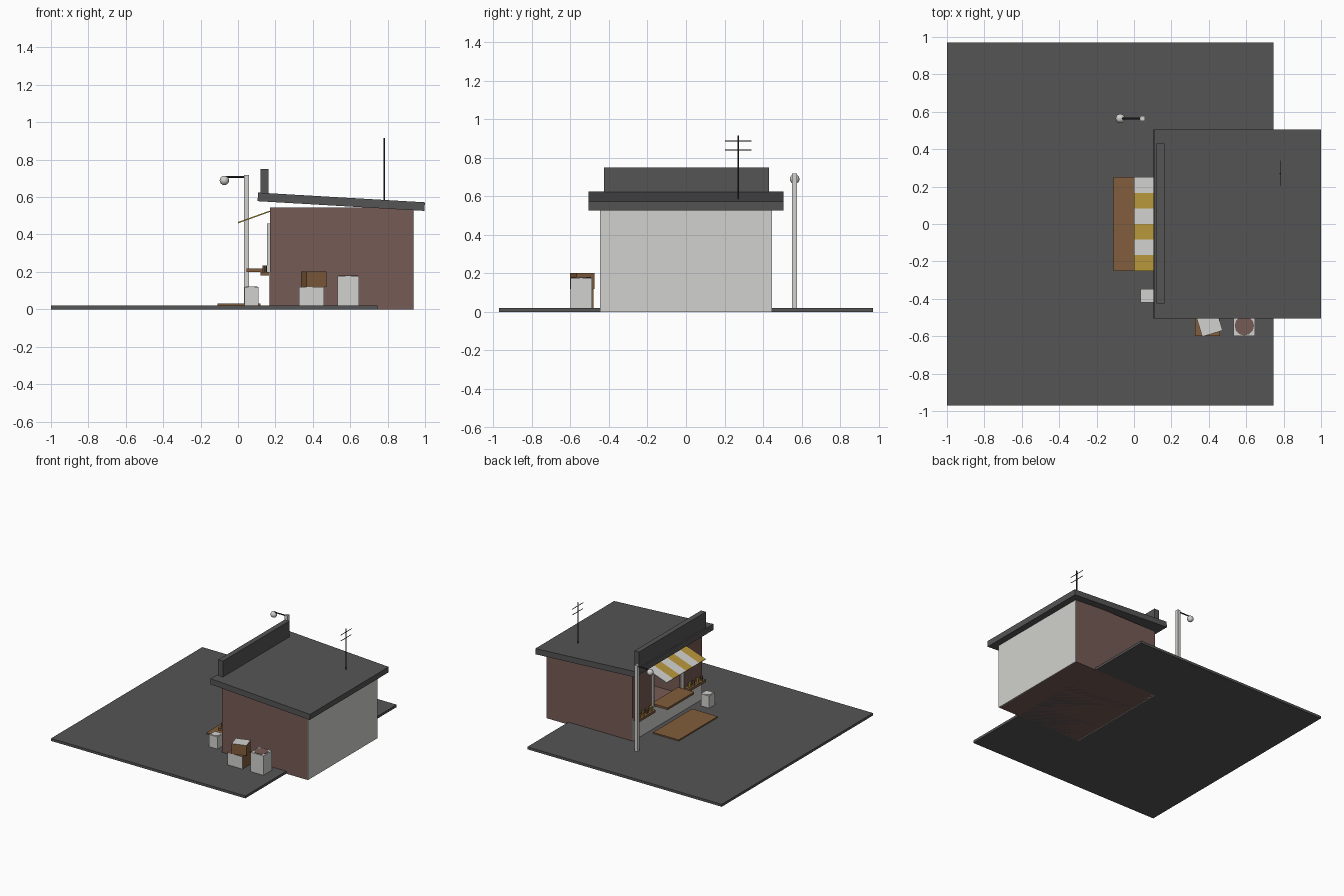
import bpy
from math import radians, atan2, hypot
from mathutils import Vector

cube = bpy.data.objects.get("Cube")
if cube:
    bpy.data.objects.remove(cube, do_unlink=True)


def material(name, rgb):
    m = bpy.data.materials.new(name)
    m.use_nodes = True
    m.diffuse_color = (*rgb, 1)
    for node in m.node_tree.nodes:
        if node.type == "BSDF_PRINCIPLED":
            node.inputs["Base Color"].default_value = (*rgb, 1)
    return m


DARK = material("dark_grey", (0.09, 0.09, 0.09))
LIGHT = material("light_grey", (0.64, 0.64, 0.62))
BROWN = material("red_brown", (0.18, 0.105, 0.09))
WOOD = material("wood", (0.22, 0.11, 0.045))
GOLD = material("gold", (0.48, 0.31, 0.045))
METAL = material("black_metal", (0.03, 0.03, 0.035))


def finish(name, mat):
    ob = bpy.context.object
    ob.name = name
    ob.data.materials.append(mat)
    return ob


def box(name, mat, x, y, z, turn=(0, 0, 0)):
    """Box from its ranges on the three axes."""
    bpy.ops.mesh.primitive_cube_add(size=1)
    ob = finish(name, mat)
    spans = (x, y, z)
    size = [b - a for a, b in spans]
    for v in ob.data.vertices:
        v.co = Vector(c * s for c, s in zip(v.co, size))
    ob.location = [(a + b) / 2 for a, b in spans]
    ob.rotation_euler = turn
    return ob


def rod(name, mat, start, end, radius, sides=8):
    a, b = Vector(start), Vector(end)
    bpy.ops.mesh.primitive_cylinder_add(vertices=sides, radius=radius,
                                        depth=(b - a).length, location=(a + b) / 2)
    ob = finish(name, mat)
    ob.rotation_euler = (b - a).to_track_quat("Z", "Y").to_euler()
    return ob


def paint(ob, mat, normal):
    """Give the faces that point along a direction a second colour."""
    ob.data.materials.append(mat)
    for f in ob.data.polygons:
        if f.normal.dot(Vector(normal)) > 0.9:
            f.material_index = 1


def slope(name, mat, start, end, y, thick):
    """Tilted slab whose middle line runs from start to end in x and z."""
    (x1, z1), (x2, z2) = start, end
    length, cx, cz = hypot(x2 - x1, z2 - z1), (x1 + x2) / 2, (z1 + z2) / 2
    return box(name, mat, (cx - length / 2, cx + length / 2), y,
               (cz - thick / 2, cz + thick / 2), (0, -atan2(z2 - z1, x2 - x1), 0))


# Ground and door mat
box("ground", DARK, (-1, 0.745), (-0.97, 0.97), (0, 0.02))
box("wooden_mat", WOOD, (-0.11, 0.12), (-0.25, 0.25), (0.02, 0.03))

# Hollow kiosk body with a serving opening
top, left, right = 0.545, 0.445, -0.445
box("floor", BROWN, (0.17, 0.935), (right, left), (0, 0.025))
box("ceiling", BROWN, (0.17, 0.935), (right, left), (top - 0.02, top))
box("wall_left", BROWN, (0.17, 0.935), (left - 0.02, left), (0, top))
box("wall_right", BROWN, (0.17, 0.935), (right, right + 0.02), (0, top))
box("wall_inside", BROWN, (0.91, 0.932), (right, left), (0, top))
box("wall_panel", LIGHT, (0.932, 0.94), (right, left), (0, top - 0.01))
box("lower_front_wall", LIGHT, (0.166, 0.19), (right, left), (0, 0.2))
box("window_header", BROWN, (0.17, 0.19), (right, left), (0.46, top))

# Mirrored front parts: piers, window posts, shelves and jars
for side, tag in ((1, "left"), (-1, "right")):
    def span(a, b):
        return tuple(sorted((side * a, side * b)))
    box("pier_" + tag, BROWN, (0.17, 0.19), span(0.19, 0.445), (0.2, top))
    box("window_post_" + tag, LIGHT, (0.155, 0.172), span(0.18, 0.2), (0.2, 0.46))
    box("shelf_" + tag, WOOD, (0.12, 0.17), span(0.22, 0.43), (0.18, 0.2))
    for i in range(4):
        y = side * (0.25 + i * 0.05)
        rod("jar_" + tag, (GOLD, BROWN)[i % 2], (0.142, y, 0.2), (0.142, y, 0.235), 0.012)

box("counter", WOOD, (0.045, 0.19), (-0.17, 0.17), (0.2, 0.217))

# Sloping roof and parapet
slope("roof", DARK, (0.106, 0.601), (0.998, 0.549), (-0.505, 0.505), 0.046)
box("parapet", DARK, (0.12, 0.162), (-0.425, 0.43), (0.59, 0.75))

# Striped awning
for i in range(6):
    y = 0.25 - i / 12
    slope("awning_stripe", (LIGHT, GOLD)[i % 2], (0, 0.463), (0.17, 0.524),
          (y - 1 / 12, y), 0.007)

# Street lamp
box("lamp_post", LIGHT, (0.033, 0.058), (0.55, 0.577), (0.02, 0.717))
rod("lamp_arm", METAL, (0.04, 0.564, 0.708), (-0.075, 0.564, 0.708), 0.005)
bpy.ops.mesh.primitive_uv_sphere_add(segments=12, ring_count=8, radius=0.025,
                                     location=(-0.073, 0.564, 0.689))
finish("lamp_globe", LIGHT)
bpy.ops.object.shade_smooth_by_angle(angle=radians(40))

# Roof antenna
rod("antenna_mast", METAL, (0.782, 0.27, 0.56), (0.782, 0.27, 0.915), 0.004, 6)
for z in (0.84, 0.887):
    rod("antenna_bar", METAL, (0.782, 0.203, z), (0.782, 0.34, z), 0.0025, 6)

# Bins with round lids
box("small_bin", LIGHT, (0.035, 0.11), (-0.42, -0.347), (0.02, 0.118))
rod("small_bin_lid", LIGHT, (0.072, -0.384, 0.115), (0.072, -0.384, 0.121), 0.033, 12)
box("large_bin", LIGHT, (0.533, 0.648), (-0.6, -0.488), (0.02, 0.177))
rod("large_bin_lid", BROWN, (0.59, -0.544, 0.174), (0.59, -0.544, 0.18), 0.052, 12)

# Stacked crates
lower = box("lower_crate", WOOD, (0.325, 0.46), (-0.6, -0.48), (0.02, 0.12))
paint(lower, LIGHT, (0, -1, 0))
upper = box("upper_crate", WOOD, (0.348, 0.462), (-0.588, -0.488), (0.12, 0.203),
            (0, 0, radians(17)))
paint(upper, LIGHT, (0, 0, 1))
